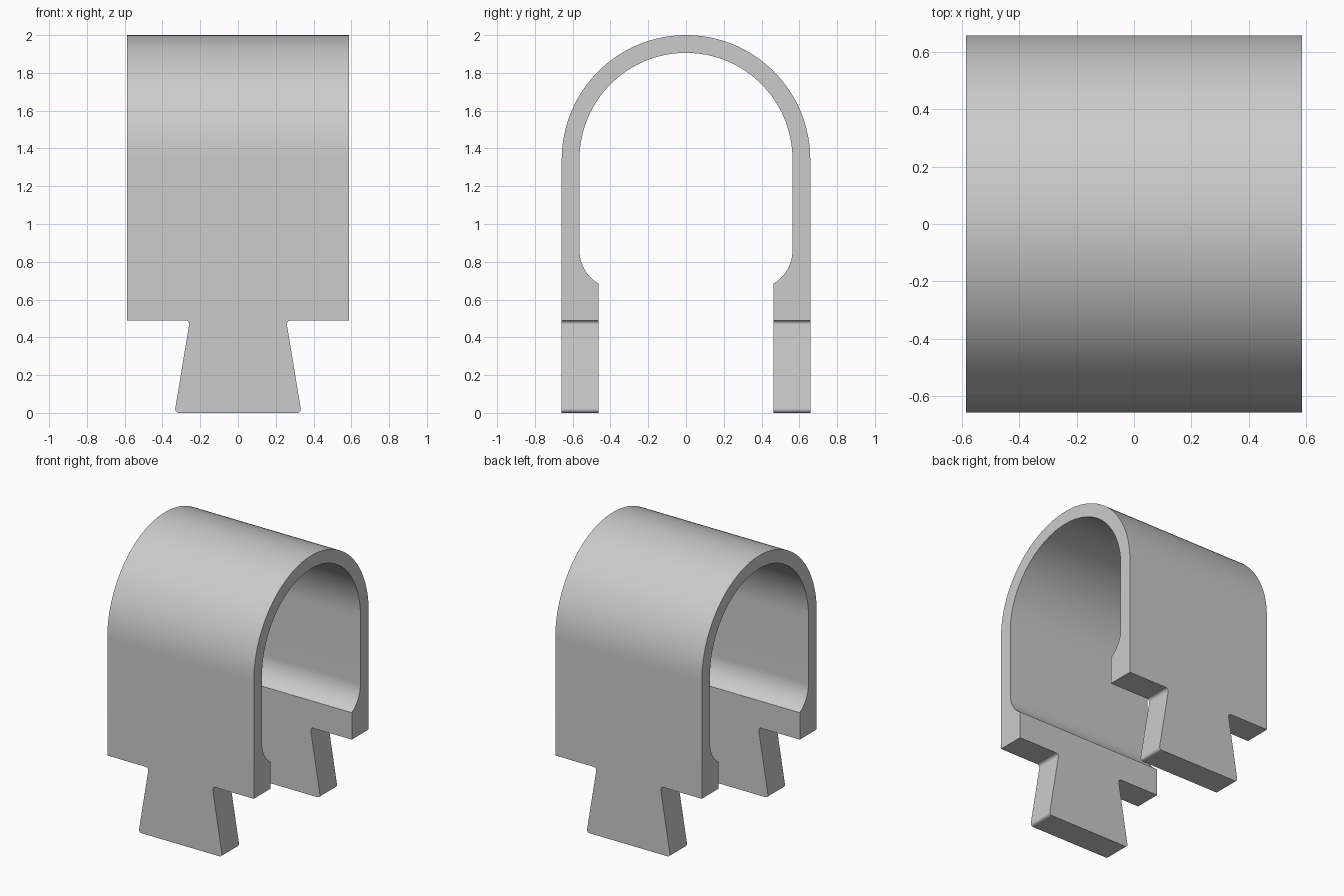
import bpy
import bmesh
from math import asin, atan2, cos, sin, pi
from mathutils import Vector

if "Cube" in bpy.data.objects:
    bpy.data.objects.remove(bpy.data.objects["Cube"])

HALF_LENGTH = 0.587
OUTER, INNER, LIP = 0.658, 0.564, 0.463
SPRING = 2.0 - OUTER
SHOULDER = 0.49

grey = bpy.data.materials.new("plain grey")
grey.use_nodes = True
colour = (0.6, 0.6, 0.6, 1)
grey.diffuse_color = colour
grey.node_tree.nodes["Principled BSDF"].inputs["Base Color"].default_value = colour


def arc(cx, cz, r, start, end, steps):
    return [(cx + r * cos(start + (end - start) * i / steps),
             cz + r * sin(start + (end - start) * i / steps))
            for i in range(steps + 1)]


def round_corner(before, corner, after, r, steps=6):
    """Points of a fillet of radius r at a corner of an outline."""
    c = Vector(corner)
    u = (Vector(before) - c).normalized()
    v = (Vector(after) - c).normalized()
    half = u.angle(v) / 2
    centre = c + (u + v).normalized() * r / sin(half)
    run = r * cos(half) / sin(half)
    a, b = c + u * run - centre, c + v * run - centre
    start = atan2(a.y, a.x)
    sweep = (atan2(b.y, b.x) - start + pi) % (2 * pi) - pi
    return arc(centre.x, centre.y, r, start, start + sweep, steps)


def mirrored(half):
    return half + [(-a, z) for a, z in reversed(half)]


def prism(name, outline, axis, depth):
    """Extrude an outline symmetrically along the x or y axis."""
    bm = bmesh.new()
    place = (lambda a, z: (-depth, a, z)) if axis == "x" else (lambda a, z: (a, -depth, z))
    face = bm.faces.new([bm.verts.new(place(a, z)) for a, z in outline])
    made = bmesh.ops.extrude_face_region(bm, geom=[face])["geom"]
    shift = Vector((2 * depth, 0, 0) if axis == "x" else (0, 2 * depth, 0))
    bmesh.ops.translate(bm, vec=shift, verts=[g for g in made if isinstance(g, bmesh.types.BMVert)])
    bmesh.ops.recalc_face_normals(bm, faces=bm.faces)
    mesh = bpy.data.meshes.new(name)
    bm.to_mesh(mesh)
    bm.free()
    mesh.materials.append(grey)
    obj = bpy.data.objects.new(name, mesh)
    bpy.context.collection.objects.link(obj)
    return obj


# Arched band: outer arch, then back along the inner arch with thickened feet
foot_r, foot_z, foot_drop = 0.203, 0.86, 0.175
outer = [(OUTER, -0.1)] + arc(0, SPRING, OUTER, 0, pi, 64) + [(-OUTER, -0.1)]
inner_half = [(LIP, -0.1)] + arc(INNER - foot_r, foot_z, foot_r,
                                 -asin(foot_drop / foot_r), 0, 12)
inner = inner_half + arc(0, SPRING, INNER, 0, pi, 64) + [(-a, z) for a, z in reversed(inner_half)]
clip = prism("arched_clip", outer + inner[::-1], "x", HALF_LENGTH + 0.1)

# Front silhouette: wide body above a flared tab with rounded corners
neck, toe, side = (0.255, SHOULDER), (0.336, 0), (HALF_LENGTH, SHOULDER)
half = round_corner((0, 0), toe, neck, 0.02) + round_corner(toe, neck, side, 0.02)
half += [side, (HALF_LENGTH, 2.1)]
cutter = prism("silhouette_cutter", mirrored(half), "y", 1)
cutter.hide_render = True

# Trim the band to the silhouette, leaving a tab on each leg
trim = clip.modifiers.new("trim", "BOOLEAN")
trim.operation = "INTERSECT"
trim.solver = "EXACT"
trim.object = cutter
bpy.context.view_layer.objects.active = clip
bpy.ops.object.select_all(action="DESELECT")
clip.select_set(True)
bpy.ops.object.modifier_apply(modifier=trim.name)
bpy.data.objects.remove(cutter)
bpy.ops.object.shade_smooth_by_angle()
